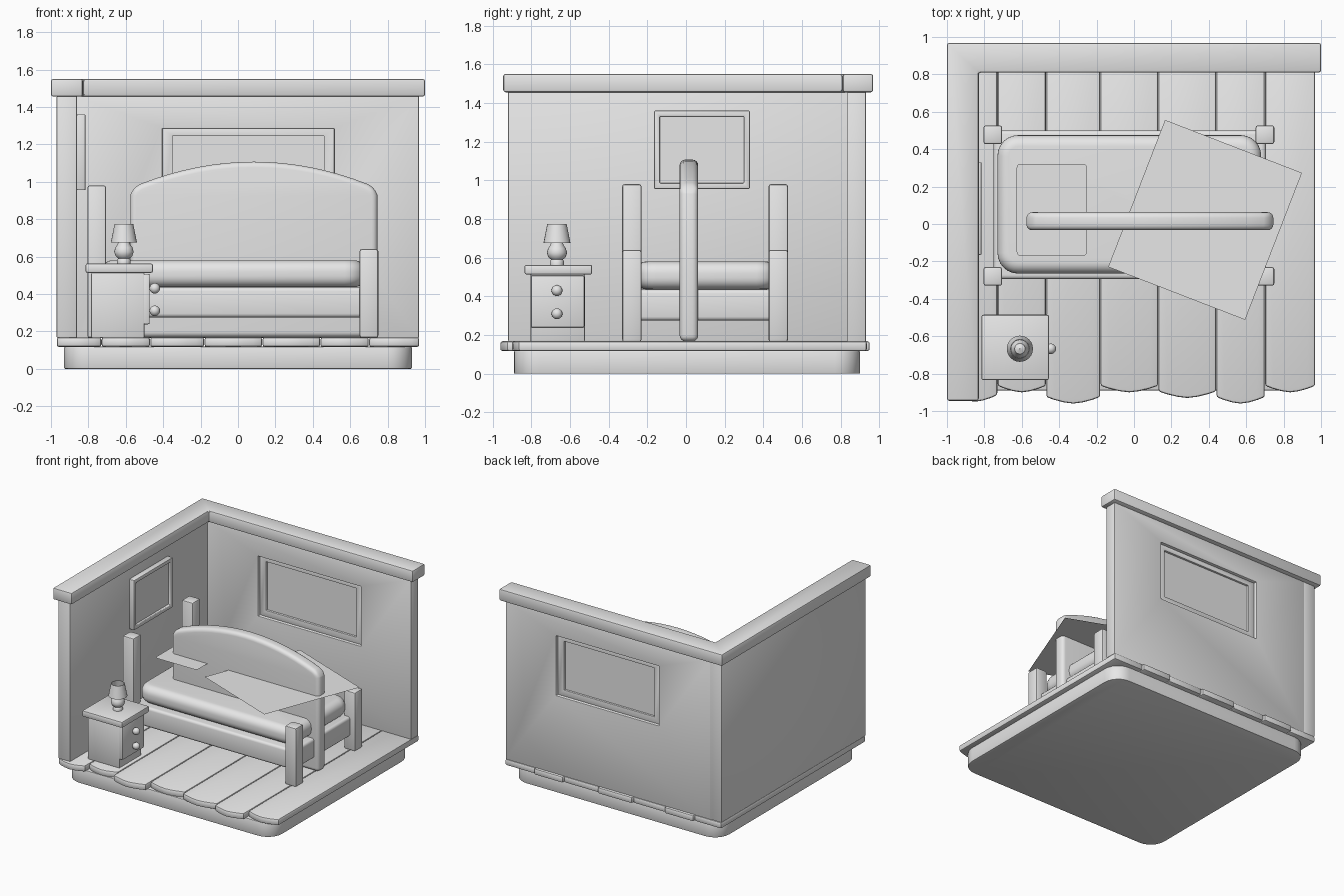
import bpy, bmesh, math
from math import cos, sin, pi
from mathutils import Vector

cube = bpy.data.objects.get("Cube")
if cube:
    bpy.data.objects.remove(cube, do_unlink=True)

grey = bpy.data.materials.new("plain_grey")
grey.use_nodes = True
grey.diffuse_color = (0.8, 0.8, 0.8, 1)
grey.node_tree.nodes["Principled BSDF"].inputs["Base Color"].default_value = (0.8, 0.8, 0.8, 1)


def finish(name, bm, bevel=0.0, segments=2, angle=40):
    """Round the hard edges, then turn the bmesh into an object."""
    bmesh.ops.recalc_face_normals(bm, faces=bm.faces)
    if bevel:
        hard = [e for e in bm.edges if len(e.link_faces) == 2 and e.calc_face_angle(0) > 0.6]
        bmesh.ops.bevel(bm, geom=hard, offset=bevel, segments=segments,
                        profile=0.5, affect='EDGES', clamp_overlap=True)
    mesh = bpy.data.meshes.new(name)
    bm.to_mesh(mesh)
    bm.free()
    mesh.materials.append(grey)
    obj = bpy.data.objects.new(name, mesh)
    bpy.context.collection.objects.link(obj)
    bpy.ops.object.select_all(action='DESELECT')
    obj.select_set(True)
    bpy.context.view_layer.objects.active = obj
    bpy.ops.object.shade_smooth_by_angle(angle=math.radians(angle))
    return obj


def at(axis, a, b, d):
    return {'x': (d, a, b), 'y': (a, d, b), 'z': (a, b, d)}[axis]


def prism(name, points, lo, hi, axis='z', bevel=0.0, segments=2, angle=25):
    """Extrude a 2D outline along an axis."""
    bm = bmesh.new()
    ends = [[bm.verts.new(at(axis, a, b, d)) for a, b in points] for d in (lo, hi)]
    for end in ends:
        bm.faces.new(end)
    for i in range(len(points)):
        j = (i + 1) % len(points)
        bm.faces.new((ends[0][i], ends[0][j], ends[1][j], ends[1][i]))
    return finish(name, bm, bevel, segments, angle)


def rect(a0, a1, b0, b1):
    return [(a0, b0), (a1, b0), (a1, b1), (a0, b1)]


def round_rect(x0, x1, y0, y1, r, steps=6):
    corners = [(x1 - r, y1 - r), (x0 + r, y1 - r), (x0 + r, y0 + r), (x1 - r, y0 + r)]
    return [(cx + r * cos((q + k / steps) * pi / 2), cy + r * sin((q + k / steps) * pi / 2))
            for q, (cx, cy) in enumerate(corners) for k in range(steps + 1)]


def box(name, x, y, z, bevel=0.008, segments=2):
    return prism(name, rect(*x, *y), *z, bevel=bevel, segments=segments)


def ring(name, outer, inner, lo, hi, axis, bevel=0.006):
    """Rectangular frame with an open middle."""
    bm = bmesh.new()
    loops = [[bm.verts.new(at(axis, a, b, d)) for a, b in rect(*r)]
             for r, d in ((outer, lo), (outer, hi), (inner, hi), (inner, lo))]
    for k in range(4):
        p, q = loops[k], loops[(k + 1) % 4]
        for i in range(4):
            j = (i + 1) % 4
            bm.faces.new((p[i], p[j], q[j], q[i]))
    return finish(name, bm, bevel)


def lathe(name, profile, x, y, steps=24):
    bm = bmesh.new()
    rows = [[bm.verts.new((x + r * cos(2 * pi * i / steps), y + r * sin(2 * pi * i / steps), z))
             for i in range(steps)] for r, z in profile]
    for p, q in zip(rows, rows[1:]):
        for i in range(steps):
            j = (i + 1) % steps
            bm.faces.new((p[i], p[j], q[j], q[i]))
    return finish(name, bm)


# Base slab
prism("base", round_rect(-0.93, 0.93, -0.89, 0.9, 0.13), 0, 0.118, bevel=0.006)

# Floor planks with bowed ends of differing length
seams = [-0.97, -0.73, -0.47, -0.18, 0.13, 0.44, 0.70, 0.97]
tips = [-0.95, -0.90, -0.96, -0.90, -0.93, -0.96, -0.90]
for n, tip in enumerate(tips):
    a, b = seams[n] + 0.001, seams[n + 1] - 0.001
    mid, half = (a + b) / 2, (b - a) / 2
    bow = [(mid + half * u, tip + 0.035 * abs(u) ** 1.6) for u in (-1, -0.7, -0.35, 0, 0.35, 0.7, 1)]
    back = 0.935 + 0.015 * (n % 2)
    prism(f"floor_plank_{n + 1}", bow + [(b, back), (a, back)], 0.117, 0.168, bevel=0.012)

# Walls and their cap
box("left_wall", (-0.97, -0.86), (-0.92, 0.93), (0.165, 1.46))
opening = (-0.405, 0.515, 0.80, 1.285)
ring("back_wall", (-0.87, 0.967, 0.165, 1.46), opening, 0.835, 0.93, 'y', 0.004)
prism("wall_cap", [(-1, -0.945), (-0.83, -0.945), (-0.83, 0.81), (1, 0.81), (1, 0.968), (-1, 0.968)],
      1.455, 1.55, bevel=0.012)

# Window
ring("window_frame", opening, (-0.35, 0.46, 0.85, 1.245), 0.86, 0.905, 'y', 0.003)
prism("window_pane", rect(-0.36, 0.47, 0.84, 1.255), 0.878, 0.888, 'y')

# Picture on the left wall
ring("picture_frame", (-0.165, 0.33, 0.955, 1.36), (-0.135, 0.30, 0.985, 1.33), -0.862, -0.815, 'x')
prism("picture_canvas", rect(-0.14, 0.305, 0.98, 1.335), -0.862, -0.835, 'x')

# Bed posts, tall at the head and short at the foot
for end, x, top in (("head", -0.805, 0.98), ("foot", 0.65, 0.64)):
    for side, y in (("front", -0.33), ("back", 0.427)):
        box(f"{side}_{end}_post", (x, x + 0.1), (y, y + 0.1), (0.165, top), 0.012)

# Bed frame and mattress
prism("bed_frame", round_rect(-0.75, 0.705, -0.295, 0.5, 0.03), 0.275, 0.435,
      bevel=0.02, segments=3, angle=40)
prism("mattress", round_rect(-0.73, 0.68, -0.265, 0.475, 0.11), 0.436, 0.58,
      bevel=0.06, segments=6, angle=40)

# Arched board standing along the bed
arch = [(0.66 * s, z) for s, z in ((1, 0.168), (1, 0.93), (0.98, 0.965))]
arch += [(0.61 * k / 8, 1.107 - 0.12 * (k / 8) ** 2) for k in range(8, 0, -1)]
outline = arch + [(0, 1.107)] + [(-u, z) for u, z in reversed(arch)]
prism("arched_board", [(0.085 + u, z) for u, z in outline], -0.033, 0.063, 'y',
      bevel=0.03, segments=4, angle=40)


# Blanket and pillow sheets
def sheet(name, points, z):
    bm = bmesh.new()
    bm.faces.new([bm.verts.new((x, y, z)) for x, y in points])
    obj = finish(name, bm)
    if obj.data.polygons[0].normal.z < 0:
        obj.data.flip_normals()


centre = Vector((0.38, 0.022))
across, along = Vector((0.366, -0.1415)), Vector((-0.152, -0.393))
sheet("blanket", [centre + across * i + along * j for i, j in rect(-1, 1, -1, 1)], 0.785)
sheet("pillow", round_rect(-0.627, -0.251, -0.17, 0.322, 0.02, 3), 0.787)

# Nightstand
box("nightstand_body", (-0.785, -0.50), (-0.805, -0.523), (0.165, 0.515))
box("nightstand_top", (-0.815, -0.455), (-0.835, -0.485), (0.513, 0.563), 0.01)
box("drawer_front", (-0.51, -0.472), (-0.802, -0.526), (0.238, 0.508))
for name, z in (("upper_knob", 0.43), ("lower_knob", 0.31)):
    bm = bmesh.new()
    bmesh.ops.create_uvsphere(bm, u_segments=20, v_segments=12, radius=0.028)
    bmesh.ops.translate(bm, verts=bm.verts, vec=(-0.445, -0.667, z))
    finish(name, bm)

# Lamp with an open shade
lathe("lamp_foot", [(0.001, 0.562), (0.036, 0.562), (0.036, 0.582), (0.03, 0.59), (0.045, 0.603),
                    (0.052, 0.625), (0.046, 0.648), (0.034, 0.665), (0.028, 0.69), (0.001, 0.70)],
      -0.61, -0.667)
lathe("lamp_shade", [(0.066, 0.675), (0.07, 0.675), (0.05, 0.775), (0.046, 0.775), (0.066, 0.675)],
      -0.61, -0.667)
